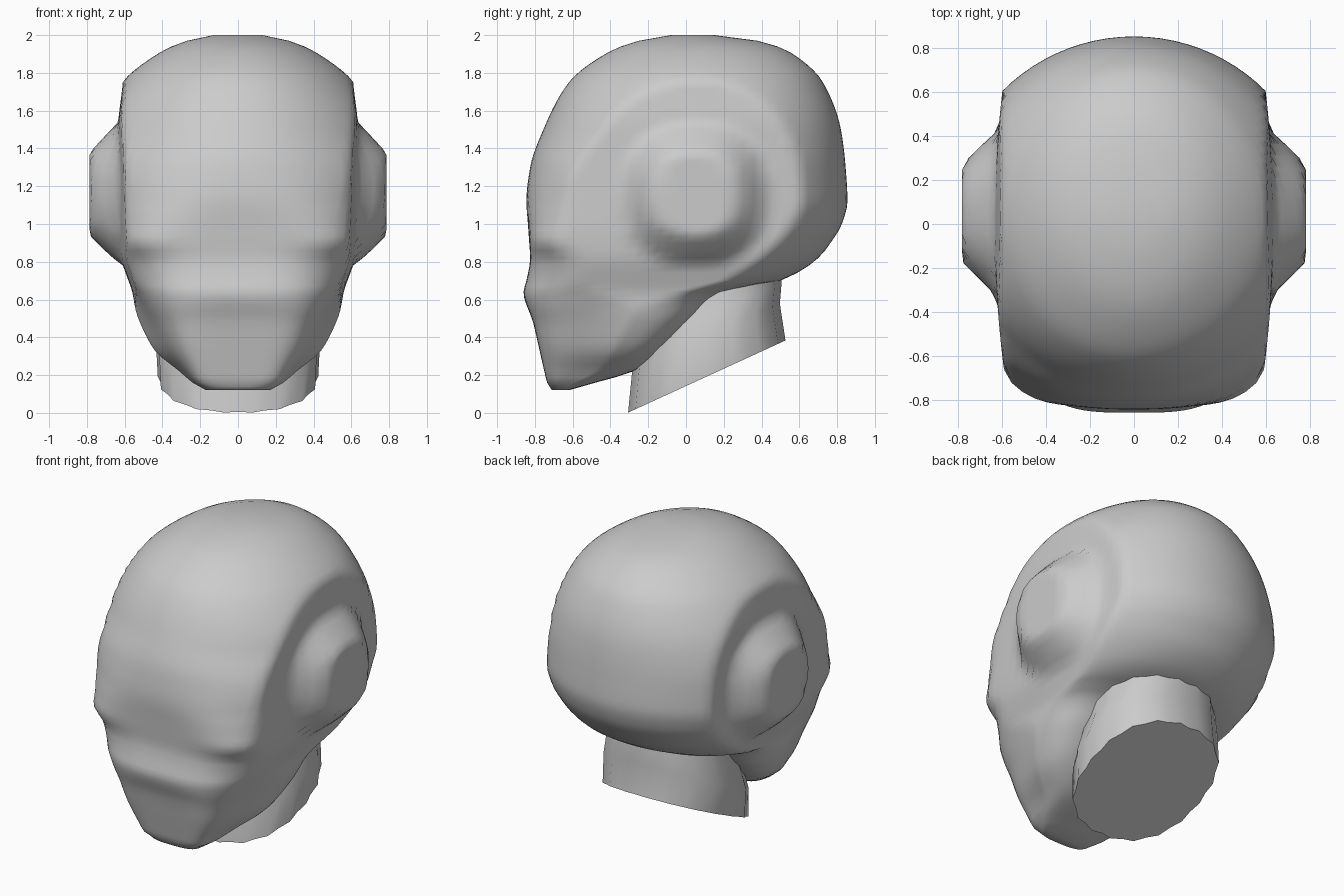
import bpy, bmesh, math

cube = bpy.data.objects.get("Cube")
if cube:
    bpy.data.objects.remove(cube, do_unlink=True)

grey = bpy.data.materials.new("plain grey")
grey.use_nodes = True
colour = (0.6, 0.6, 0.6, 1)
grey.diffuse_color = colour
grey.node_tree.nodes["Principled BSDF"].inputs["Base Color"].default_value = colour


def loft(name, rings, angle):
    """Skin a list of equal closed rings and cap both ends."""
    bm = bmesh.new()
    loops = [[bm.verts.new(p) for p in ring] for ring in rings]
    count = len(loops[0])
    for low, high in zip(loops, loops[1:]):
        for i in range(count):
            j = (i + 1) % count
            bm.faces.new((low[i], low[j], high[j], high[i]))
    bm.faces.new(loops[0][::-1])
    bm.faces.new(loops[-1])
    bmesh.ops.recalc_face_normals(bm, faces=bm.faces[:])
    mesh = bpy.data.meshes.new(name)
    bm.to_mesh(mesh)
    bm.free()
    mesh.materials.append(grey)
    obj = bpy.data.objects.new(name, mesh)
    bpy.context.collection.objects.link(obj)
    bpy.ops.object.select_all(action="DESELECT")
    obj.select_set(True)
    bpy.context.view_layer.objects.active = obj
    bpy.ops.object.shade_smooth_by_angle(angle=math.radians(angle))
    return obj


def slope(rows, i, k):
    """Monotone tangent, so that the profile never overshoots."""
    if i in (0, len(rows) - 1):
        i = min(max(i, 1), len(rows) - 2)
    a, b = [(rows[j + 1][k] - rows[j][k]) / (rows[j + 1][0] - rows[j][0]) for j in (i - 1, i)]
    return 2 * a * b / (a + b) if a * b > 0 else 0


def blend(rows, i, t, k):
    """Cubic interpolation of column k between rows i and i + 1."""
    h = rows[i + 1][0] - rows[i][0]
    s = t * t * (3 - 2 * t)
    return (rows[i][k] * (1 - s) + rows[i + 1][k] * s
            + h * slope(rows, i, k) * t * (1 - t) ** 2
            - h * slope(rows, i + 1, k) * t * t * (1 - t))


def superellipse(angle, n):
    """Point on a unit superellipse in the given direction."""
    c, s = math.cos(angle), math.sin(angle)
    r = (abs(c) ** n + abs(s) ** n) ** (-1 / n)
    return r * c, r * s


# Head: height, front y, back y, front half width, rear half width,
# limit of the flat sides, squareness of the front, squareness of the back
PROFILE = [
    (0.12, -0.71, -0.62, 0.14, 0.17, 0.2, 3, 3),
    (0.16, -0.735, -0.48, 0.21, 0.24, 0.3, 5, 4),
    (0.22, -0.75, -0.28, 0.25, 0.31, 0.4, 6, 4),
    (0.33, -0.775, -0.13, 0.31, 0.44, 0.5, 6, 4),
    (0.48, -0.81, 0.03, 0.38, 0.52, 0.54, 5, 4),
    (0.64, -0.86, 0.2, 0.49, 0.58, 0.56, 3.5, 4),
    (0.70, -0.845, 0.5, 0.53, 0.67, 0.58, 3.6, 2.3),
    (0.82, -0.825, 0.70, 0.58, 0.76, 0.62, 4, 2),
    (0.90, -0.83, 0.765, 0.615, 0.80, 0.63, 5, 2),
    (1.00, -0.837, 0.825, 0.64, 0.83, 0.635, 4, 2),
    (1.12, -0.845, 0.855, 0.72, 0.85, 0.635, 2.8, 2),
    (1.30, -0.825, 0.845, 0.81, 0.84, 0.635, 2.2, 2),
    (1.50, -0.755, 0.82, 0.775, 0.775, 0.635, 2, 2),
    (1.75, -0.62, 0.725, 0.615, 0.615, 0.61, 2, 2),
    (1.91, -0.41, 0.55, 0.41, 0.41, 0.6, 2, 2),
    (1.97, -0.25, 0.38, 0.27, 0.27, 0.6, 2, 2),
    (2.00, -0.08, 0.15, 0.13, 0.13, 0.6, 2, 2),
]
SIDES = 88
EAR_Y, EAR_Z, EAR_X = 0.05, 1.16, 0.785


def head_ring(z, front, back, wide_front, wide_back, side, n_front, n_back):
    ring = []
    middle, half = (front + back) / 2, (back - front) / 2
    for i in range(SIDES):
        angle = 2 * math.pi * i / SIDES
        u, v = superellipse(angle, n_back if i < SIDES / 2 else n_front)
        y = middle + half * v
        taper = min(1, (1 + v) / 1.2)
        x = u * (wide_front + (wide_back - wide_front) * taper)
        # Slice the round skull off at the sides
        limit = side * (1 - 0.15 * y * y)
        x = min(limit, max(-limit, x))
        # Swell the sides into the ear domes
        d = (abs(y - EAR_Y) ** 2.4 + abs(z - EAR_Z) ** 2.4) ** (1 / 2.4)
        swell = min(1, max(0, (0.38 - d) / 0.16))
        if abs(u) > 0.5:
            x += swell * (math.copysign(EAR_X, x) - x)
        ring.append((x, y, z))
    return ring


rings = []
for i in range(len(PROFILE) - 1):
    rise = PROFILE[i + 1][0] - PROFILE[i][0]
    steps = max(2, round(rise / 0.035))
    for j in range(steps):
        t = j / steps
        rings.append(head_ring(PROFILE[i][0] + t * rise,
                               *[blend(PROFILE, i, t, k) for k in range(1, 8)]))
rings.append(head_ring(*PROFILE[-1]))
loft("head", rings, 60)

# Neck: slanted rings given by front (y, z), back (y, z) and half width
NECK = [
    ((-0.31, 0.0), (0.53, 0.385), 0.425),
    ((-0.29, 0.2), (0.50, 0.58), 0.435),
    ((-0.27, 0.35), (0.51, 0.70), 0.40),
    ((-0.25, 0.5), (0.47, 0.85), 0.38),
]
NECK_SIDES = 36
rings = []
for (front_y, front_z), (back_y, back_z), wide in NECK:
    ring = []
    for i in range(NECK_SIDES):
        u, v = superellipse(2 * math.pi * i / NECK_SIDES, 2.3)
        ripple = 0.97 if i % 2 else 1
        t = 0.5 + 0.5 * ripple * v
        ring.append((wide * ripple * u,
                     front_y + t * (back_y - front_y),
                     front_z + t * (back_z - front_z)))
    rings.append(ring)
loft("neck", rings, 60)
